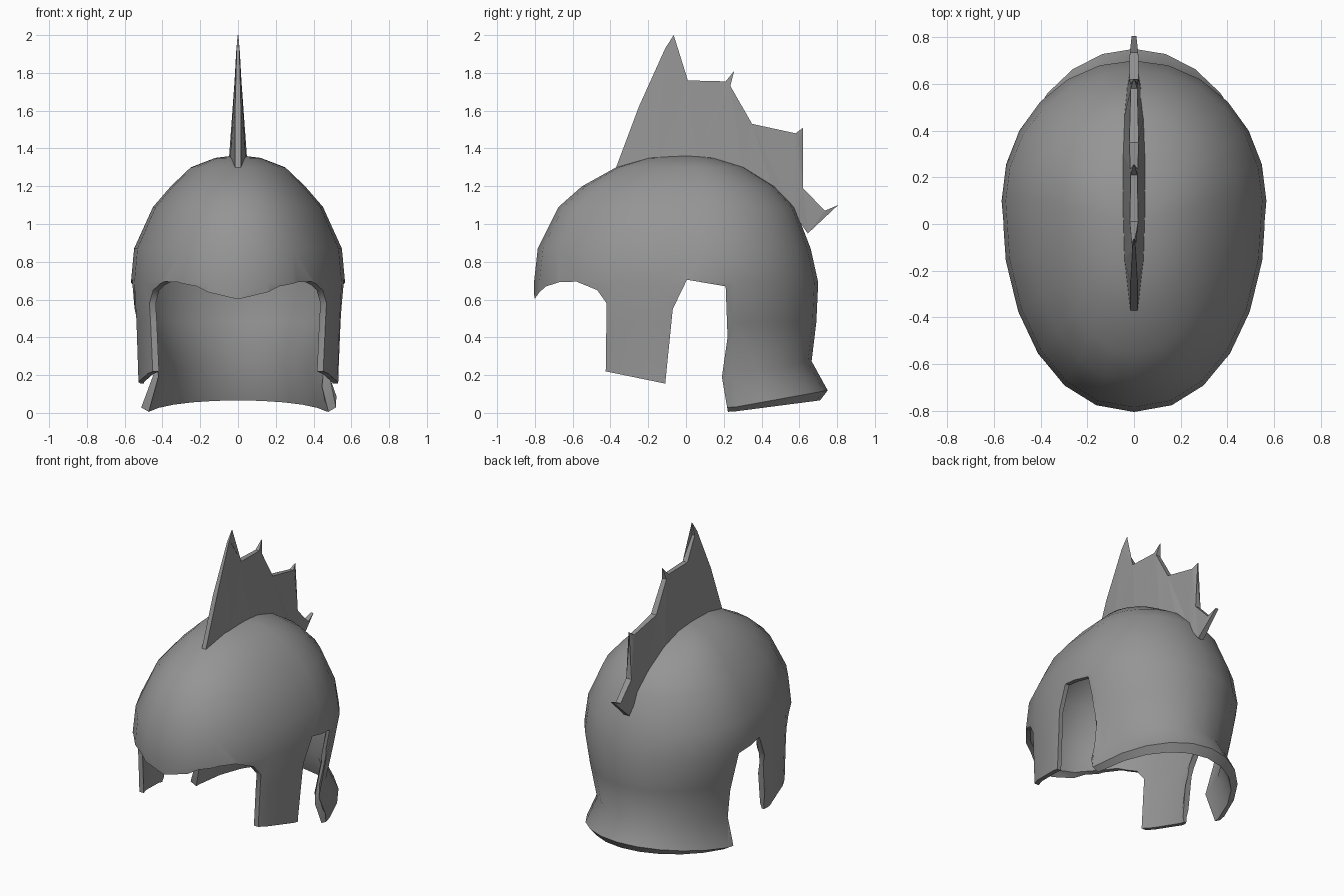
import bpy, bmesh, math

if "Cube" in bpy.data.objects:
    bpy.data.objects.remove(bpy.data.objects["Cube"])

steel = bpy.data.materials.new("grey steel")
steel.diffuse_color = (0.3, 0.3, 0.3, 1)
steel.use_nodes = True
steel.node_tree.nodes["Principled BSDF"].inputs["Base Color"].default_value = steel.diffuse_color


def make(name, bm):
    bmesh.ops.recalc_face_normals(bm, faces=bm.faces)
    me = bpy.data.meshes.new(name)
    bm.to_mesh(me)
    bm.free()
    ob = bpy.data.objects.new(name, me)
    bpy.context.collection.objects.link(ob)
    me.materials.append(steel)
    return ob


def spow(v, p):
    return math.copysign(abs(v) ** p, v)


# Helmet shell rings: (z, front y, back y, front half width, back half width, backward tilt)
outer = [(1.35, -.2, .15, .12, .12, 0), (1.30, -.37, .31, .25, .25, 0),
         (1.20, -.55, .47, .355, .355, 0), (1.09, -.675, .575, .45, .45, 0),
         (.87, -.785, .66, .55, .55, 0), (.69, -.805, .70, .567, .567, 0),
         (.48, -.80, .69, .555, .52, 0), (.19, -.79, .665, .545, .46, .18),
         (.02, -.79, .75, .545, .525, .18)]
# Inner wall: the same rings pulled inward by the wall thickness
WALL = .03
inner = []
for z, yf, yb, wf, wb, t in outer[:-1]:
    phi = math.pi / 2 * min(1, max(0, (z - .7) / .65))
    h, v = WALL * math.cos(phi), WALL * math.sin(phi)
    inner.append((z - v, yf + h, yb - h, wf - h, wb - h, t))
lip = (0, -.76, .71, .515, .485, .13)

SEG = 24
bm = bmesh.new()
top = bm.verts.new((0, 0, 1.365))
bottom = bm.verts.new((0, 0, 1.365 - WALL))
prev = None
for z, yf, yb, wf, wb, t in outer + [lip] + inner[::-1]:
    yc = min(.1, yb * .2)
    row = []
    for i in range(SEG):
        a = 2 * math.pi * i / SEG
        p = 1 if math.sin(a) > 0 else 2 / 2.15
        s, c = spow(math.sin(a), p), spow(math.cos(a), p)
        y = yc + s * (yb - yc if s > 0 else yc - yf)
        row.append(bm.verts.new(((wb if s > 0 else wf) * c, y, z + t * max(0, y - .2))))
    for i in range(SEG):
        j = (i + 1) % SEG
        if prev:
            bm.faces.new((prev[i], prev[j], row[j], row[i]))
        else:
            bm.faces.new((top, row[j], row[i]))
    prev = row
for i in range(SEG):
    bm.faces.new((bottom, prev[i], prev[(i + 1) % SEG]))
shell = make("helmet_shell", bm)

# Side-profile cutter: brow, face opening, cheek guards and ear openings
cut = [(-1, .5), (-.8, .605), (-.775, .64), (-.74, .67), (-.67, .692), (-.58, .695),
       (-.47, .65), (-.42, .58), (-.425, .22), (-.11, .155), (-.07, .55),
       (.005, .705), (.21, .67), (.22, .4), (.19, .19), (.24, -.1), (-1, -.1)]
bm = bmesh.new()
face = bm.faces.new([bm.verts.new((-1, y, z)) for y, z in cut])
ext = bmesh.ops.extrude_face_region(bm, geom=[face])
bmesh.ops.translate(bm, vec=(2, 0, 0),
                    verts=[v for v in ext["geom"] if isinstance(v, bmesh.types.BMVert)])
cutter = make("opening_cutter", bm)
boo = shell.modifiers.new("openings", 'BOOLEAN')
boo.operation, boo.solver, boo.object = 'DIFFERENCE', 'EXACT', cutter

# Apply the cuts, then remove the cutter and smooth the shell
bpy.context.view_layer.objects.active = shell
shell.select_set(True)
bpy.ops.object.modifier_apply(modifier="openings")
bpy.data.objects.remove(cutter)
bpy.ops.object.shade_smooth_by_angle(angle=math.radians(50))

# Spiked crest: outline of (y, z, half thickness), thin at tips, thick at the base
crest = [(-.37, 1.3, .015), (-.25, 1.62, .015), (-.11, 1.93, .007), (-.065, 2.0, .002),
         (-.08, 1.91, .01), (.01, 1.76, .018), (.21, 1.755, .014), (.255, 1.81, .002),
         (.235, 1.73, .016), (.35, 1.53, .02), (.58, 1.48, .014), (.62, 1.51, .002),
         (.6, 1.44, .014), (.62, 1.19, .02), (.735, 1.07, .018), (.805, 1.1, .01),
         (.645, .95, .02), (.58, 1.04, .03), (.46, 1.18, .042), (.3, 1.28, .048),
         (.06, 1.345, .048), (-.15, 1.335, .042)]
bm = bmesh.new()
# both sides start flat so they triangulate cleanly, then spread to thickness
left = [bm.verts.new((-.1, y, z)) for y, z, t in crest]
right = [bm.verts.new((.1, y, z)) for y, z, t in crest]
sides = [bm.faces.new(left), bm.faces.new(right[::-1])]
for i in range(len(crest)):
    j = (i + 1) % len(crest)
    bm.faces.new((left[j], left[i], right[i], right[j]))
bmesh.ops.triangulate(bm, faces=sides, ngon_method='EAR_CLIP')
for l, r, (y, z, t) in zip(left, right, crest):
    l.co.x, r.co.x = -t, t
make("spiked_crest", bm)
